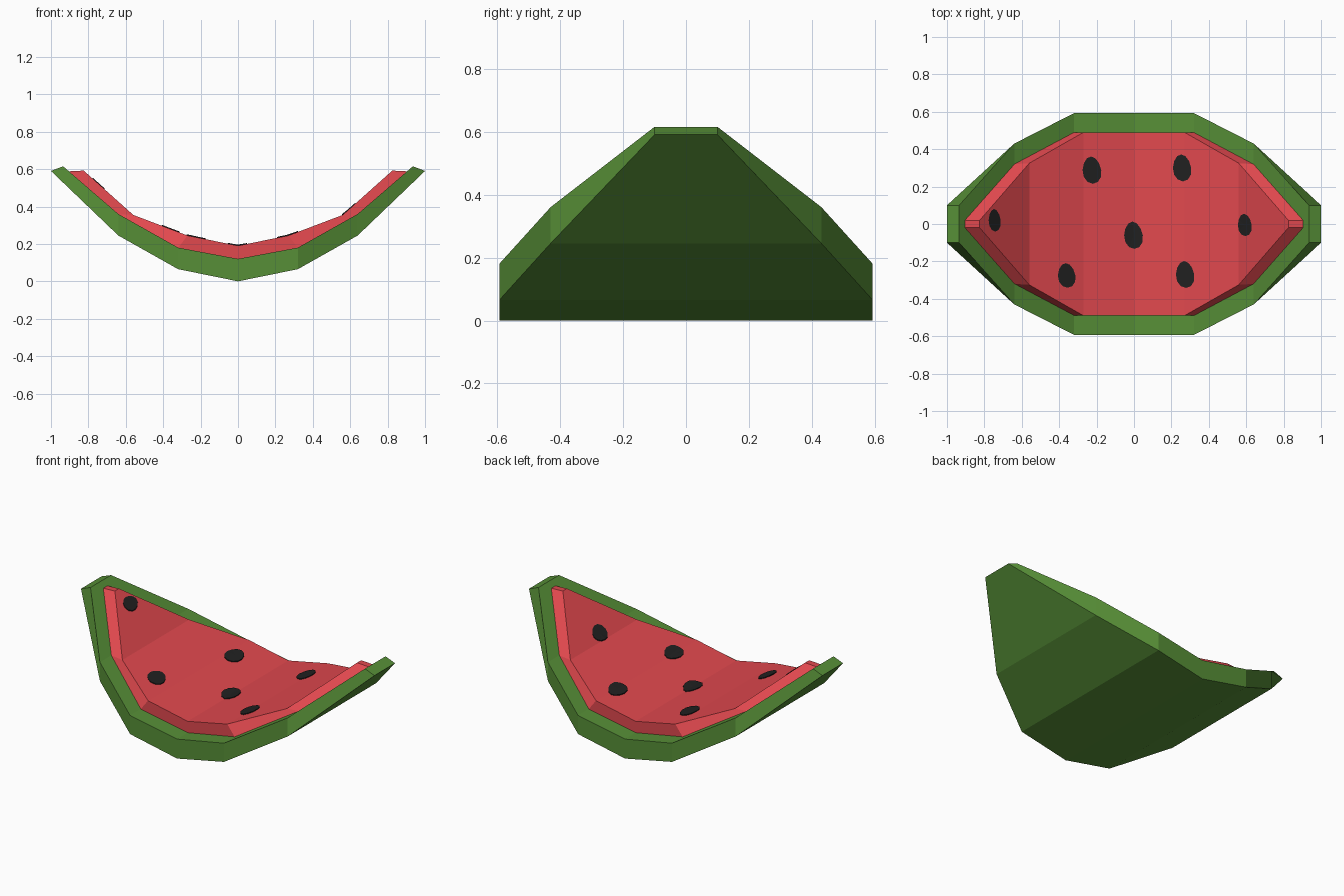
import bpy, bmesh, math

if "Cube" in bpy.data.objects:
    bpy.data.objects.remove(bpy.data.objects["Cube"])


def material(name, rgb):
    m = bpy.data.materials.new(name)
    m.diffuse_color = (*rgb, 1)
    m.use_nodes = True
    m.node_tree.nodes["Principled BSDF"].inputs["Base Color"].default_value = m.diffuse_color
    return m


green = material("rind green", (0.095, 0.275, 0.038))
red = material("flesh red", (0.75, 0.065, 0.076))
black = material("seed black", (0.015, 0.015, 0.015))


def finish(bm, name, mat):
    bmesh.ops.recalc_face_normals(bm, faces=bm.faces)
    me = bpy.data.meshes.new(name)
    bm.to_mesh(me)
    bm.free()
    me.materials.append(mat)
    ob = bpy.data.objects.new(name, me)
    bpy.context.collection.objects.link(ob)
    return ob


def mirrored(half):
    """Half list of (x, half width, z) from the middle to the tip -> full list."""
    return [(-x, w, z) for x, w, z in reversed(half[1:])] + half


def loft(name, lower, upper, mat):
    """Curved bar with a four-cornered section running along x."""
    bm = bmesh.new()
    rings = []
    for (xl, wl, zl), (xu, wu, zu) in zip(mirrored(lower), mirrored(upper)):
        rings.append([bm.verts.new(p) for p in
                      ((xl, -wl, zl), (xl, wl, zl), (xu, wu, zu), (xu, -wu, zu))])
    for a, b in zip(rings, rings[1:]):
        for i in range(4):
            j = (i + 1) % 4
            bm.faces.new((a[i], a[j], b[j], b[i]))
    bm.faces.new(rings[0])
    bm.faces.new(rings[-1])
    return finish(bm, name, mat)


# Rind: outer curve and rim curve
loft("rind",
     [(0, .593, 0), (.32, .593, .065), (.64, .43, .245), (1, .1, .59)],
     [(0, .593, .12), (.32, .593, .18), (.64, .43, .36), (.935, .1, .615)], green)

# Flesh: sits on the rim with a bevelled edge
flesh_top = [(0, .49, .19), (.27, .49, .245), (.56, .325, .355), (.825, .02, .592)]
loft("flesh",
     [(0, .49, .119), (.32, .49, .179), (.64, .32, .359), (.905, .02, .588)],
     flesh_top, red)


def flesh_height(x):
    x = abs(x)
    for (x0, _, z0), (x1, _, z1) in zip(flesh_top, flesh_top[1:]):
        if x <= x1:
            break
    return z0 + (z1 - z0) * (x - x0) / (x1 - x0)


def seed(name, cx, cy, rx, ry, n=12):
    """Thin egg-shaped plate draped on the flesh."""
    bm = bmesh.new()
    lift = 0.005
    mid = bm.verts.new((cx, cy, flesh_height(cx) + lift))
    top, low = [], []
    for i in range(n):
        a = 2 * math.pi * i / n
        x = cx + rx * math.cos(a) * (1 - 0.12 * math.sin(a)) - 0.1 * rx * math.sin(a)
        y = cy + ry * math.sin(a)
        z = flesh_height(x)
        top.append(bm.verts.new((x, y, z + lift)))
        low.append(bm.verts.new((x, y, z - 0.001)))
    for i in range(n):
        j = (i + 1) % n
        bm.faces.new((mid, top[i], top[j]))
        bm.faces.new((top[i], low[i], low[j], top[j]))
    finish(bm, name, black)


# Seeds
for k, s in enumerate([(-.225, .288, .05, .073), (.257, .3, .049, .072),
                       (-.745, .02, .032, .06), (.592, -.005, .037, .06),
                       (-.003, -.06, .05, .073), (-.36, -.275, .047, .066),
                       (.273, -.27, .049, .072)]):
    seed(f"seed_{k + 1}", *s)
